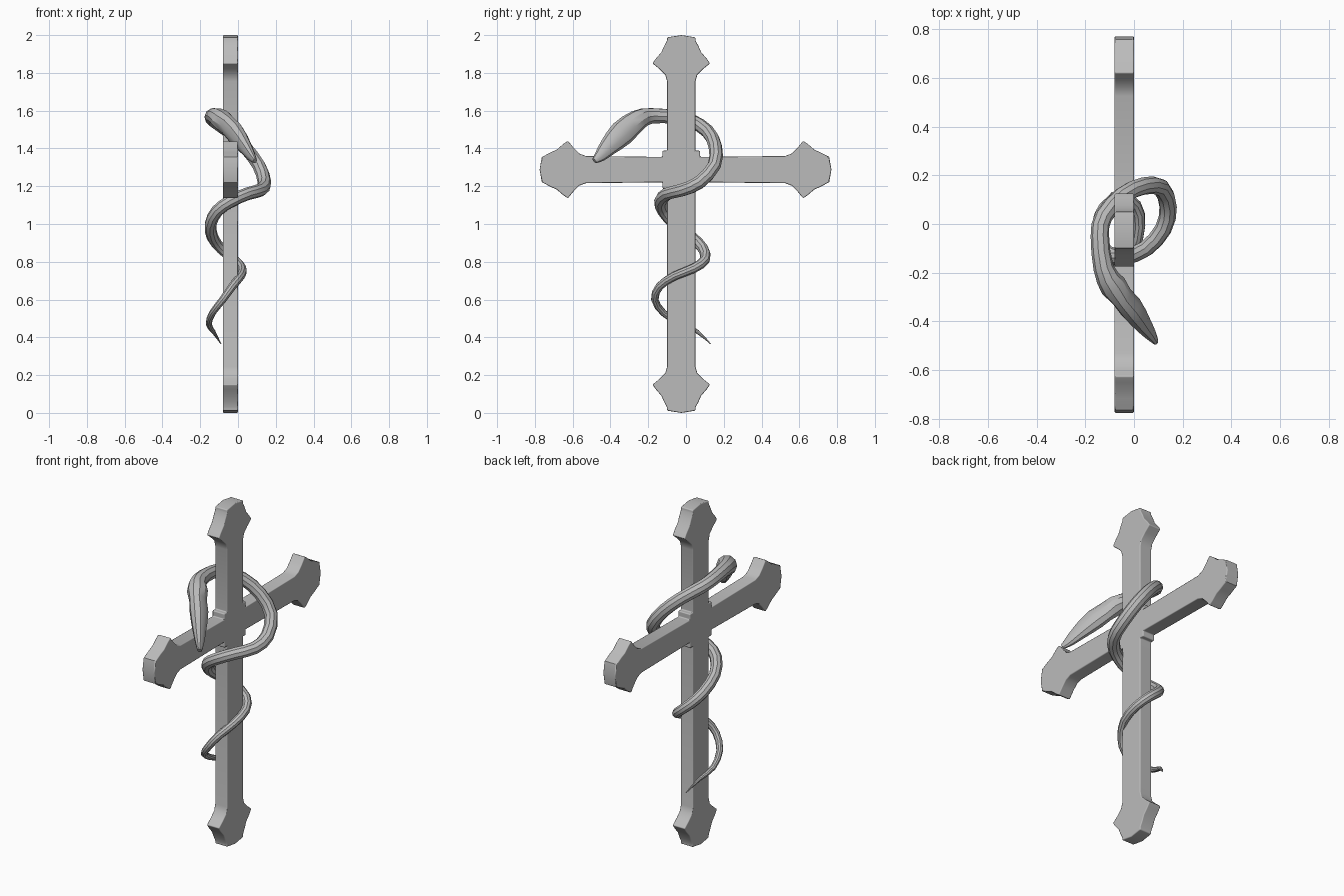
import bpy
import bmesh
import math
from mathutils import Vector

cube = bpy.data.objects.get("Cube")
if cube:
    bpy.data.objects.remove(cube, do_unlink=True)


def make_material(name, color):
    mat = bpy.data.materials.new(name)
    mat.use_nodes = True
    mat.diffuse_color = color
    mat.node_tree.nodes["Principled BSDF"].inputs["Base Color"].default_value = color
    return mat


stone = make_material("plain grey", (0.5, 0.5, 0.5, 1))


def finish(bm, name):
    """Turn a bmesh into a linked object with the shared material."""
    bmesh.ops.recalc_face_normals(bm, faces=bm.faces)
    mesh = bpy.data.meshes.new(name)
    bm.to_mesh(mesh)
    bm.free()
    mesh.materials.append(stone)
    obj = bpy.data.objects.new(name, mesh)
    bpy.context.collection.objects.link(obj)
    return obj


def smooth(obj, degrees):
    bpy.ops.object.select_all(action='DESELECT')
    obj.select_set(True)
    bpy.context.view_layer.objects.active = obj
    bpy.ops.object.shade_smooth_by_angle(angle=math.radians(degrees))


# Cross: one flat outline made of four flared arms around a square centre
CENTRE_Y, CENTRE_Z = -0.025, 1.288
BACK, FRONT = -0.08, 0.0
BOSS = 0.1

# Half outline of a flared tip: (distance back from the apex, half width)
FLARE = [(0.245, 0.072), (0.21, 0.085), (0.18, 0.115), (0.15, 0.152),
         (0.125, 0.135), (0.09, 0.105), (0.06, 0.092), (0.03, 0.076), (0.012, 0.045)]


def arm_outline(length, half, flip):
    """Outline of one arm, growing along the first axis, from right to left."""
    side = [(BOSS, BOSS), (BOSS, half)]
    side += [(length - back, max(width, half)) for back, width in FLARE]
    return ([(a, -w) for a, w in side] + [(length, 0)] + [(a, w) for a, w in reversed(side)])


arms = [  # direction in (y, z), length, half width
    ((1, 0), 0.795, 0.067),
    ((0, 1), 2 - CENTRE_Z, 0.075),
    ((-1, 0), 0.75, 0.067),
    ((0, -1), CENTRE_Z, 0.075),
]
outline = []
for (dy, dz), length, half in arms:
    for along, across in arm_outline(length, half, False):
        point = Vector((BACK, CENTRE_Y + along * dy - across * dz,
                        CENTRE_Z + along * dz + across * dy))
        if not outline or (outline[-1] - point).length > 0.001:
            outline.append(point)
if (outline[0] - outline[-1]).length < 0.001:
    outline.pop()

bm = bmesh.new()
face = bm.faces.new([bm.verts.new(p) for p in outline])
extruded = bmesh.ops.extrude_face_region(bm, geom=[face], use_keep_orig=True)
top = [v for v in extruded["geom"] if isinstance(v, bmesh.types.BMVert)]
bmesh.ops.translate(bm, verts=top, vec=(FRONT - BACK, 0, 0))
cross = finish(bm, "cross")
smooth(cross, 50)
bevel = cross.modifiers.new("soft rim", 'BEVEL')
bevel.width = 0.006
bevel.segments = 2
bevel.limit_method = 'ANGLE'
bevel.angle_limit = math.radians(60)
bevel.harden_normals = True

# Serpent spine from snout to tail: x, y, z, radius
SPINE = [
    (.09, -.485, 1.335, .016), (.07, -.455, 1.36, .032), (.04, -.415, 1.405, .048),
    (-.015, -.34, 1.48, .068), (-.085, -.255, 1.55, .056), (-.125, -.18, 1.573, .042),
    (-.14, -.05, 1.565, .038), (-.125, .03, 1.545, .037), (-.05, .115, 1.49, .036),
    (.035, .155, 1.41, .036), (.11, .15, 1.31, .036), (.14, .07, 1.22, .036),
    (.12, -.02, 1.18, .035), (.05, -.1, 1.16, .034), (-.04, -.135, 1.12, .034),
    (-.11, -.12, 1.07, .033), (-.145, -.06, 1.0, .032), (-.135, .03, .93, .031),
    (-.09, .09, .87, .029), (-.02, .1, .81, .027), (.02, .04, .765, .025),
    (.015, -.06, .725, .023), (-.03, -.14, .67, .022), (-.08, -.165, .6, .02),
    (-.135, -.12, .53, .018), (-.155, -.03, .47, .016), (-.13, .06, .43, .011),
    (-.09, .13, .365, .002),
]
HEAD_RINGS = 5
SIDES = 10


def with_midpoints(points):
    """Add one smooth in-between point to every span of the spine."""
    pts = [Vector(p) for p in points]
    result = []
    for i in range(len(pts) - 1):
        before, after = pts[max(i - 1, 0)], pts[min(i + 2, len(pts) - 1)]
        result += [pts[i], (9 * (pts[i] + pts[i + 1]) - before - after) / 16]
    return result + [pts[-1]]


def build_serpent():
    spine = with_midpoints(SPINE)
    centres = [p.to_3d() for p in spine]
    bm = bmesh.new()
    rings, normal = [], None
    for i, centre in enumerate(centres):
        tangent = (centres[min(i + 1, len(centres) - 1)] - centres[max(i - 1, 0)]).normalized()
        if normal is None:
            normal = tangent.cross(Vector((1, 0, 0)))
        # Carry the frame along so the tube does not twist
        normal = (normal - tangent * normal.dot(tangent)).normalized()
        other = tangent.cross(normal)
        radius = spine[i].w
        flat = 0.7 if i < 2 * HEAD_RINGS - 2 else 1.0
        ring = []
        for k in range(SIDES):
            angle = math.tau * k / SIDES
            offset = normal * math.cos(angle) + other * math.sin(angle) * flat
            ring.append(bm.verts.new(centre + offset * radius))
        rings.append(ring)
    for a, b in zip(rings, rings[1:]):
        for k in range(SIDES):
            j = (k + 1) % SIDES
            bm.faces.new((a[k], a[j], b[j], b[k]))
    bm.faces.new(rings[0])
    bm.faces.new(rings[-1])
    return finish(bm, "serpent")


smooth(build_serpent(), 30)
